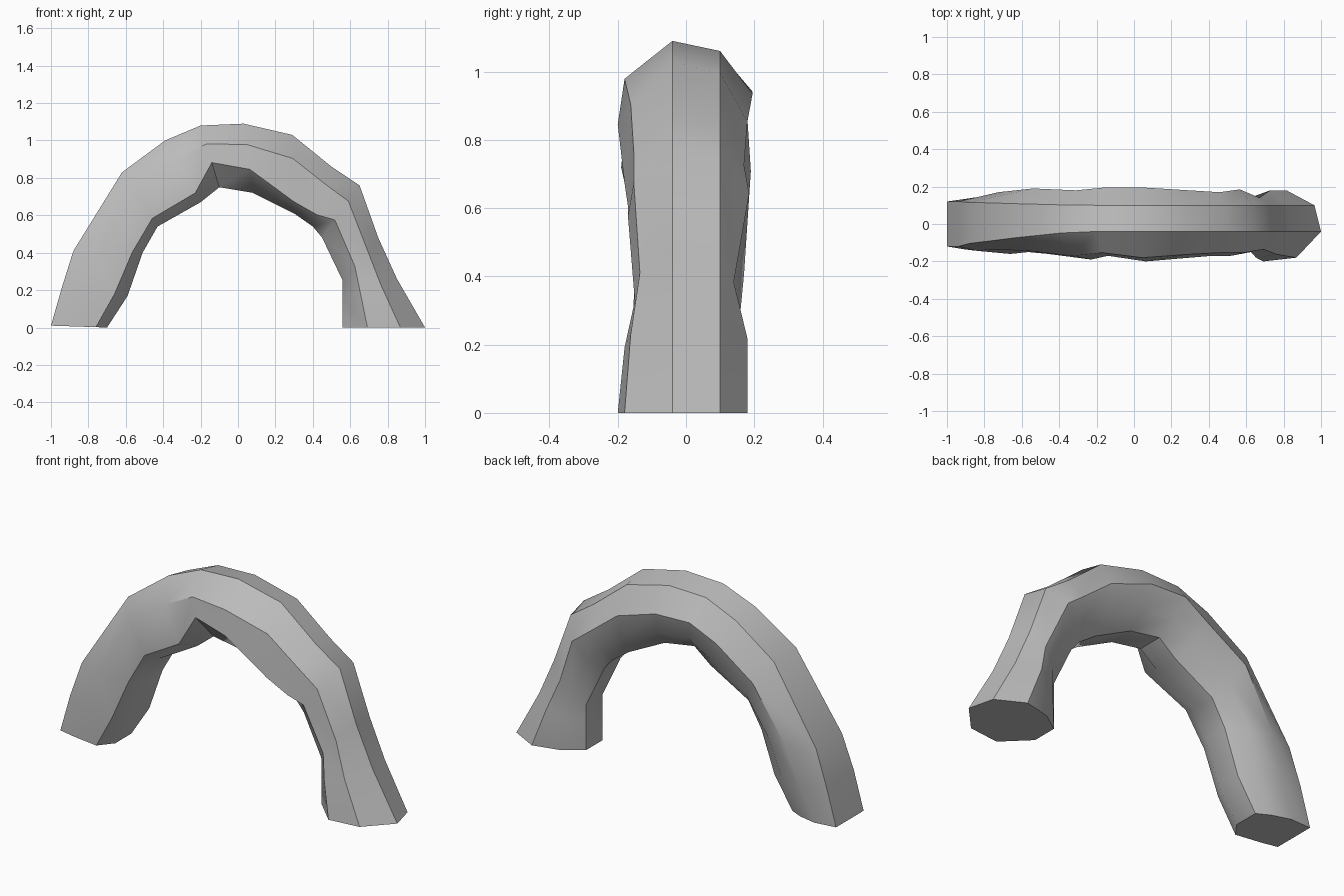
import bpy, bmesh, math
from mathutils import Vector

cube = bpy.data.objects.get("Cube")
if cube:
    bpy.data.objects.remove(cube, do_unlink=True)

stone = bpy.data.materials.new("stone grey")
stone.use_nodes = True
GREY = (0.5, 0.5, 0.5, 1)
stone.diffuse_color = GREY
stone.node_tree.nodes["Principled BSDF"].inputs["Base Color"].default_value = GREY

# Stations along the arch: outer x, z, inner x, z, front y, back y,
# depth of the lower front edge, flatness of the outer side
STATIONS = [
    (-1.00, .03, -.70, .02, -.15, .13, .80, 1),
    (-.94, .24, -.59, .19, -.16, .15, .80, 1),
    (-.88, .43, -.51, .42, -.15, .17, .85, .8),
    (-.62, .85, -.43, .56, -.16, .19, .85, .4),
    (-.39, 1.02, -.20, .69, -.19, .18, .85, .1),
    (-.20, 1.10, -.10, .77, -.17, .195, .60, 0),
    (.03, 1.11, .08, .74, -.20, .195, .66, 0),
    (.29, 1.05, .30, .63, -.18, .18, .85, 0),
    (.50, .88, .40, .56, -.17, .17, .80, 0),
    (.65, .78, .45, .50, -.17, .185, .66, 0),
    (.75, .50, .56, .27, -.15, .14, .66, 0),
    (.85, .28, .56, .18, -.18, .18, .68, 0),
    (1.00, .02, .56, .02, -.20, .18, .70, 0),
]


def section(ox, oz, ix, iz, front, back, low, flat):
    """Eight corners of the irregular cross-section, as (depth, y)."""
    outer, inner = Vector((ox, 0, oz)), Vector((ix, 0, iz))
    corners = [
        (0, -.04 - .08 * flat), (.08 - .08 * flat, .10 + .02 * flat),
        (.42, back), (.76, back * .8), (1, .07), (1, -.07),
        (low, front), (.3, front * .9),
    ]
    for depth, y in corners:
        p = outer.lerp(inner, depth)
        p.y = y
        yield p


# Arch body: loft the cross-sections and cap both feet
bm = bmesh.new()
rings = [[bm.verts.new(p) for p in section(*s)] for s in STATIONS]
for a, b in zip(rings, rings[1:]):
    for i in range(len(a)):
        j = (i + 1) % len(a)
        bm.faces.new((a[i], a[j], b[j], b[i]))
bm.faces.new(rings[0])
bm.faces.new(rings[-1])

# Stand the lowest point on the ground
lowest = min(v.co.z for v in bm.verts)
bmesh.ops.translate(bm, verts=bm.verts, vec=(0, 0, -lowest))
bmesh.ops.recalc_face_normals(bm, faces=bm.faces)

mesh = bpy.data.meshes.new("rock_arch")
bm.to_mesh(mesh)
bm.free()
mesh.materials.append(stone)
arch = bpy.data.objects.new("rock_arch", mesh)
bpy.context.collection.objects.link(arch)
bpy.context.view_layer.objects.active = arch
arch.select_set(True)
bpy.ops.object.shade_smooth_by_angle(angle=math.radians(40))
